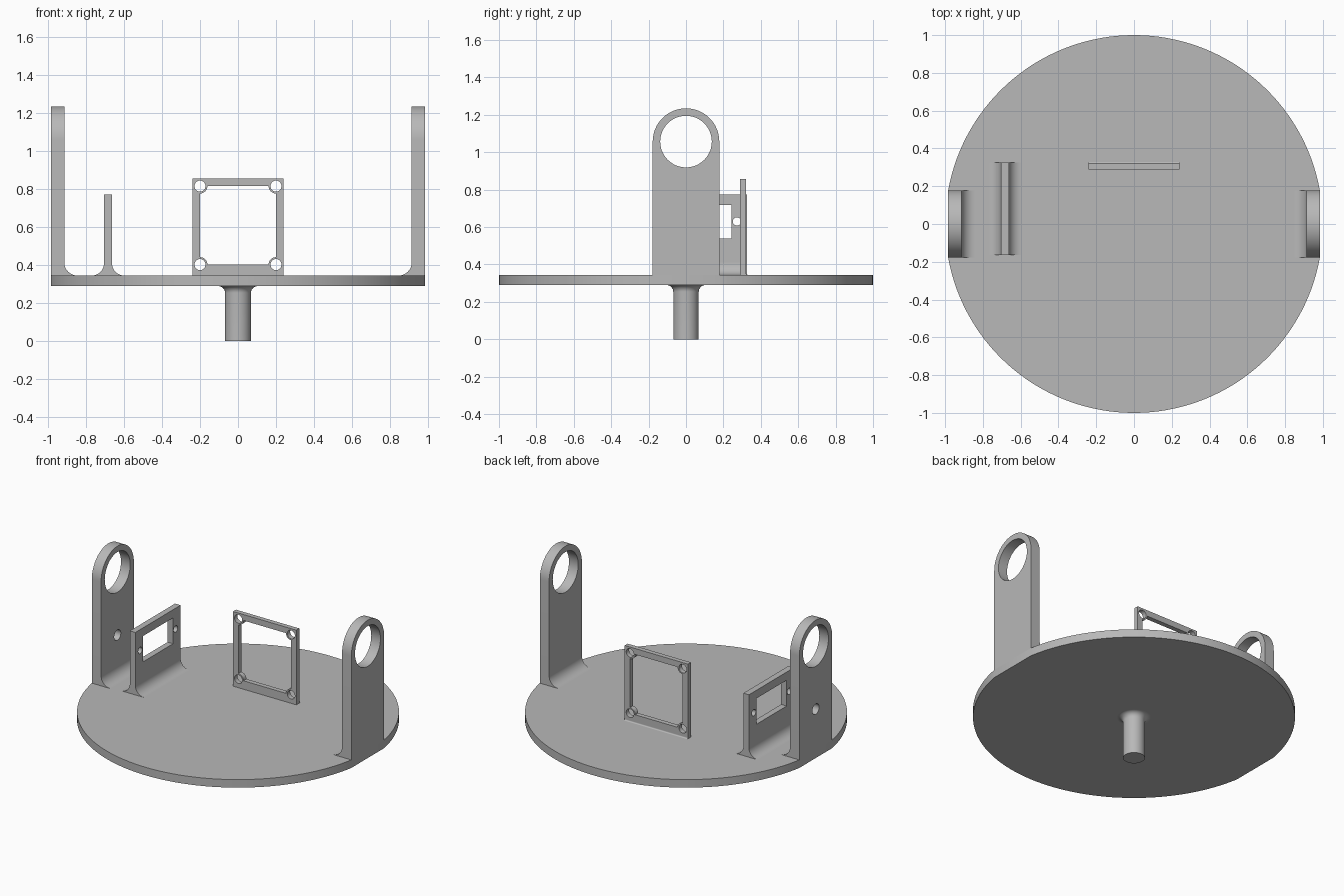
import bpy, bmesh
from math import sin, cos, pi, asin, sqrt
from mathutils import Matrix, Vector

cube = bpy.data.objects.get("Cube")
if cube:
    bpy.data.objects.remove(cube)

grey = bpy.data.materials.new("plain grey")
grey.use_nodes = True
COLOUR = (0.48, 0.48, 0.48, 1)
grey.diffuse_color = COLOUR
grey.node_tree.nodes["Principled BSDF"].inputs["Base Color"].default_value = COLOUR

X, Y, Z = Vector((1, 0, 0)), Vector((0, 1, 0)), Vector((0, 0, 1))
FLOOR = 0.345      # top of the disc
UNDER = 0.29       # underside of the disc


def arc(cx, cy, r, a0, a1, n):
    return [(cx + r * cos(a0 + (a1 - a0) * i / n), cy + r * sin(a0 + (a1 - a0) * i / n))
            for i in range(n + 1)]


def circle(cx, cy, r, n=48):
    return arc(cx, cy, r, 0, 2 * pi, n)[:-1]


def rect(x0, x1, y0, y1):
    return [(x0, y0), (x1, y0), (x1, y1), (x0, y1)]


def finish(name, bm):
    bmesh.ops.remove_doubles(bm, verts=bm.verts, dist=1e-5)
    bmesh.ops.recalc_face_normals(bm, faces=bm.faces)
    mesh = bpy.data.meshes.new(name)
    bm.to_mesh(mesh)
    bm.free()
    mesh.materials.clear()
    mesh.materials.append(grey)
    obj = bpy.data.objects.new(name, mesh)
    bpy.context.collection.objects.link(obj)
    bpy.ops.object.select_all(action='DESELECT')
    obj.select_set(True)
    bpy.context.view_layer.objects.active = obj
    bpy.ops.object.shade_smooth_by_angle(angle=pi / 6)
    return obj


def slab(name, loops, thickness, u, v, middle):
    """Fill the loops (outline, then holes) in the u-v plane and give thickness."""
    curve = bpy.data.curves.new(name, 'CURVE')
    curve.dimensions = '2D'
    curve.fill_mode = 'BOTH'
    curve.extrude = thickness / 2
    for loop in loops:
        spline = curve.splines.new('POLY')
        spline.points.add(len(loop) - 1)
        for point, (a, b) in zip(spline.points, loop):
            point.co = (a, b, 0, 1)
        spline.use_cyclic_u = True
    temp = bpy.data.objects.new(name + " outline", curve)
    bpy.context.collection.objects.link(temp)
    bpy.context.view_layer.update()
    mesh = bpy.data.meshes.new_from_object(
        temp.evaluated_get(bpy.context.evaluated_depsgraph_get()))
    bm = bmesh.new()
    bm.from_mesh(mesh)
    bpy.data.objects.remove(temp)
    bpy.data.curves.remove(curve)
    bpy.data.meshes.remove(mesh)
    basis = Matrix((u, v, u.cross(v))).transposed().to_4x4()
    bm.transform(Matrix.Translation(middle) @ basis)
    return finish(name, bm)


def fillet(name, at, side, r, length, u, middle):
    """Concave strip where an upright face meets the disc."""
    curve = arc(r, r, r, -pi / 2, -pi, 12)
    loop = [(at, FLOOR)] + [(at + side * a, FLOOR + b) for a, b in curve]
    slab(name, [loop], length, u, Z, middle)


# Round base with a flat on each side
ARM = 0.178
FLAT = sqrt(1 - ARM ** 2)
a = asin(ARM)
slab("base_disc", [arc(0, 0, 1, a, pi - a, 64) + arc(0, 0, 1, pi + a, 2 * pi - a, 64)],
     FLOOR - UNDER, X, Y, Z * (FLOOR + UNDER) / 2)

# Shaft below, flaring into the disc
bm = bmesh.new()
R, FLARE = 0.068, 0.036
profile = [(0, 0), (R, 0)] + arc(R + FLARE, UNDER - FLARE, FLARE, pi, pi / 2, 10) + [(0, UNDER)]
verts = [bm.verts.new((r, 0, z)) for r, z in profile]
edges = [bm.edges.new(pair) for pair in zip(verts, verts[1:])]
bmesh.ops.spin(bm, geom=verts + edges, cent=(0, 0, 0), axis=Z, angle=2 * pi, steps=48)
finish("shaft", bm)

# Tall ring-topped arms; only the right one has a small cable hole
THICK, RING_Z = 0.07, 1.057
for name, side in (("left", 1), ("right", -1)):
    loops = [[(-ARM, FLOOR), (ARM, FLOOR)] + arc(0, RING_Z, ARM, 0, pi, 32),
             circle(0, RING_Z, 0.138)]
    if side < 0:
        loops.append(circle(0, 0.625, 0.036, 32))
    slab(name + "_arm", loops, THICK, Y, Z, X * side * (FLAT - THICK / 2))
    fillet(name + "_arm_fillet", side * (FLAT - THICK), -side, 0.07, 2 * ARM, X, Vector())

# Low bracket with a window and two screw holes
BX, BY, HALF, WALL = -0.684, 0.08, 0.245, 0.042
slab("window_bracket",
     [rect(BY - HALF, BY + HALF, FLOOR, 0.773),
      rect(BY - 0.163, BY + 0.163, 0.54, 0.717),
      circle(BY - 0.192, 0.63, 0.022, 24), circle(BY + 0.192, 0.63, 0.022, 24)],
     WALL, Y, Z, X * BX)
for name, side in (("inner", 1), ("outer", -1)):
    fillet("bracket_fillet_" + name, BX + side * WALL / 2, side, 0.065, 2 * HALF, X, Y * BY)

# Square frame whose opening has a screw boss at every corner
FW, Z0, Z1, BOSS = 0.2, 0.403, 0.816, 0.039
opening, holes = [], []
for i, (cx, cz) in enumerate(rect(-FW, FW, Z0, Z1)):
    start = i * pi / 2
    opening += arc(cx, cz, BOSS, start + pi / 2, start, 10)
    holes.append(circle(cx, cz, 0.029, 32))
slab("square_frame", [rect(-0.24, 0.24, FLOOR, 0.857), opening] + holes,
     0.032, X, Z, Y * 0.305)
fillet("frame_fillet", 0.321, 1, 0.008, 0.48, Y, Vector())
